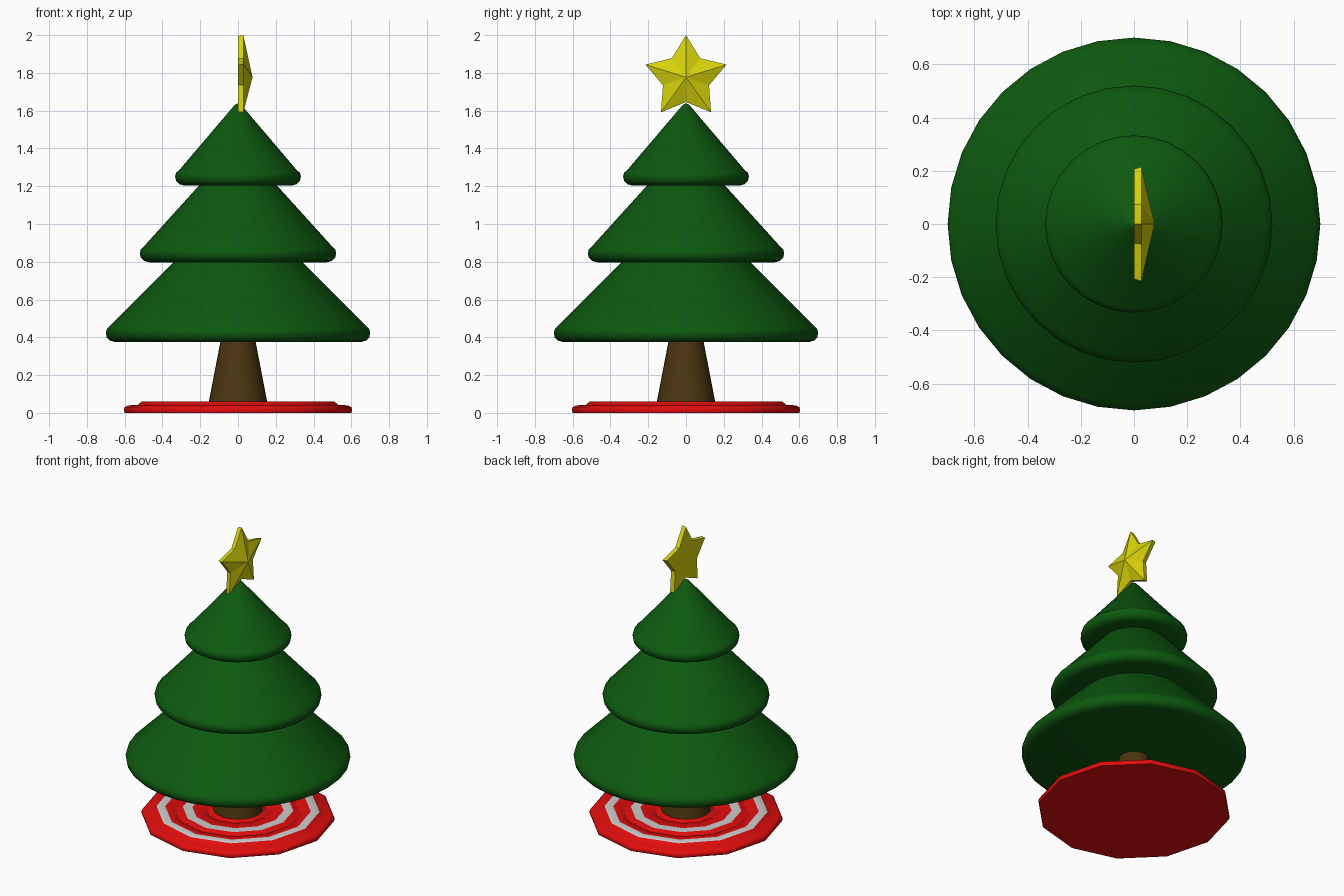
import bpy, bmesh
from math import sin, cos, pi, radians

if "Cube" in bpy.data.objects:
    bpy.data.objects.remove(bpy.data.objects["Cube"])


def material(name, rgb):
    m = bpy.data.materials.new(name)
    m.diffuse_color = (*rgb, 1)
    m.use_nodes = True
    m.node_tree.nodes["Principled BSDF"].inputs["Base Color"].default_value = m.diffuse_color
    return m


green = material("pine_green", (0.004, 0.10, 0.005))
brown = material("bark_brown", (0.070, 0.036, 0.005))
red = material("cloth_red", (0.75, 0.004, 0.004))
white = material("cloth_white", (0.80, 0.80, 0.80))
yellow = material("star_yellow", (0.68, 0.65, 0.003))


def finish(name, bm, mats, smooth=None):
    bmesh.ops.recalc_face_normals(bm, faces=bm.faces)
    me = bpy.data.meshes.new(name)
    bm.to_mesh(me)
    bm.free()
    for m in mats:
        me.materials.append(m)
    ob = bpy.data.objects.new(name, me)
    bpy.context.collection.objects.link(ob)
    if smooth:
        bpy.ops.object.select_all(action='DESELECT')
        ob.select_set(True)
        bpy.context.view_layer.objects.active = ob
        bpy.ops.object.shade_smooth_by_angle(angle=radians(smooth))
    return ob


def lathe(name, profile, sides, mats, smooth=40, accent=()):
    """Turn (radius, z) points round z; bands listed in accent use slot 1."""
    bm = bmesh.new()
    rings = [[bm.verts.new((r * cos(2 * pi * i / sides), r * sin(2 * pi * i / sides), z))
              for i in range(sides)] for r, z in profile]
    for k, (a, b) in enumerate(zip(rings, rings[1:])):
        for i in range(sides):
            j = (i + 1) % sides
            bm.faces.new((a[i], a[j], b[j], b[i])).material_index = int(k in accent)
    bm.faces.new(rings[0])
    bm.faces.new(rings[-1])
    return finish(name, bm, mats, smooth)


# Three rounded-rim cones of foliage: rim radius, bottom z, shoulder (r, z), tip z
tiers = [("lower_branches", 0.70, 0.375, 0.675, 0.465, 1.13),
         ("middle_branches", 0.52, 0.797, 0.495, 0.885, 1.42),
         ("upper_branches", 0.333, 1.203, 0.313, 1.283, 1.638)]
for name, r, z, sr, sz, tip in tiers:
    lathe(name, [(r - 0.05, z), (r - 0.022, z + 0.008), (r - 0.005, z + 0.025),
                 (r, z + 0.05), (r - 0.006, z + 0.07), (sr, sz),
                 (0.018, tip - 0.008), (0.004, tip)], 32, [green], 60)

# Tapered trunk
lathe("trunk", [(0.16, 0.03), (0.085, 0.42)], 32, [brown])

# Twelve-sided stepped tree skirt with two white stripes
lathe("tree_skirt", [(0.60, 0), (0.605, 0.015), (0.60, 0.03), (0.58, 0.04), (0.53, 0.042),
                     (0.52, 0.052), (0.51, 0.06), (0.455, 0.06), (0.41, 0.06), (0.40, 0.05),
                     (0.375, 0.05), (0.365, 0.06), (0.345, 0.06), (0.285, 0.06), (0.21, 0.06),
                     (0.20, 0.05), (0.18, 0.05), (0.17, 0.06), (0.10, 0.06)],
      12, [red, white], 62, accent=(6, 12))

# Five-pointed star facing +x: slightly smaller flat back, thin rim, raised centre
bm = bmesh.new()
cz, outer, inner = 1.774, 0.226, 0.128
outline = [((inner if i % 2 else outer) * sin(i * pi / 5),
            (inner if i % 2 else outer) * cos(i * pi / 5)) for i in range(10)]
back = [bm.verts.new((0.0, 0.96 * y, cz + 0.98 * z)) for y, z in outline]
rim = [bm.verts.new((0.028, y, cz + z)) for y, z in outline]
peak = bm.verts.new((0.077, 0, cz + 0.003))
bm.faces.new(back)
for i in range(10):
    j = (i + 1) % 10
    bm.faces.new((back[i], back[j], rim[j], rim[i]))
    bm.faces.new((rim[i], rim[j], peak))
finish("star", bm, [yellow])
